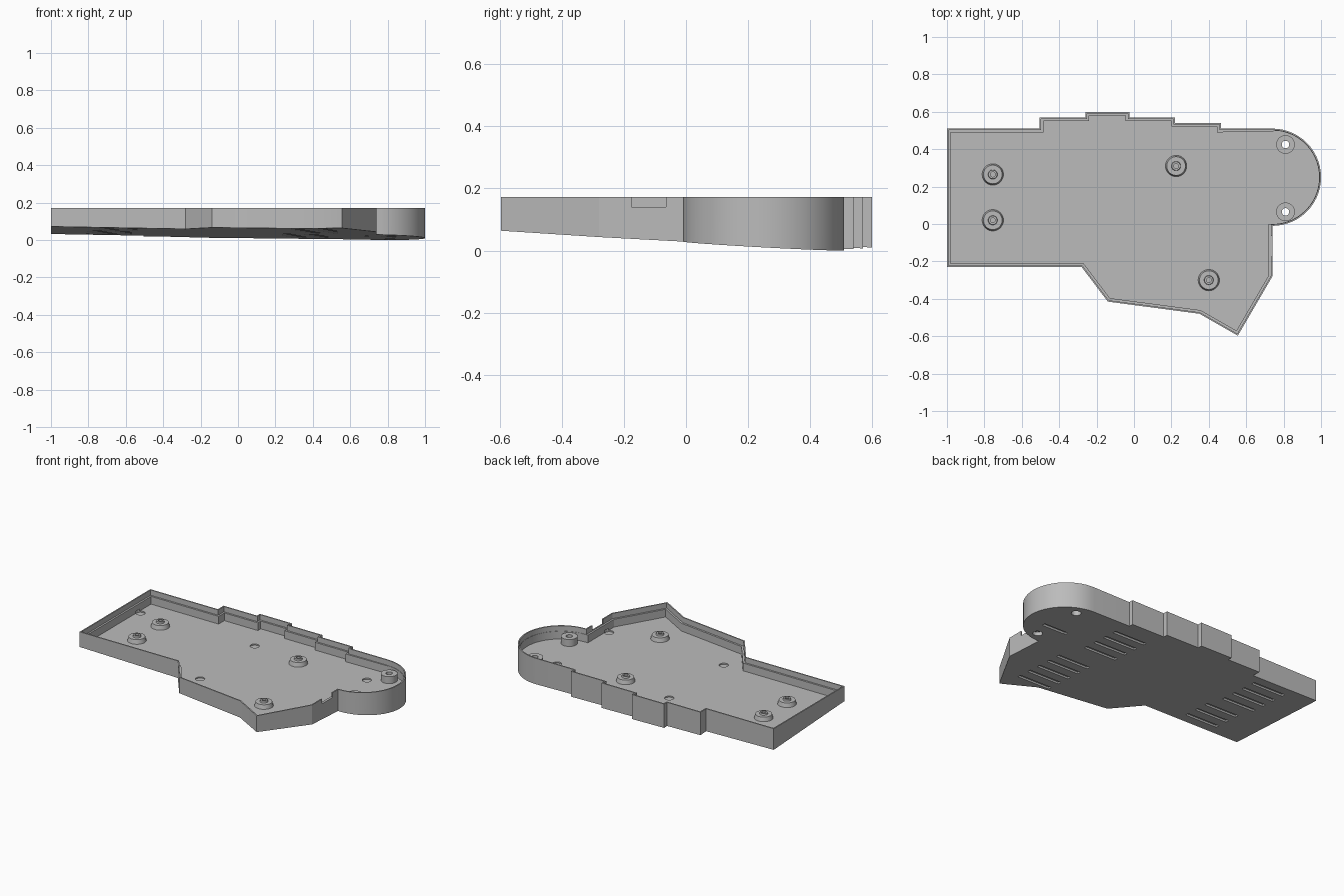
import bpy, bmesh, math
from mathutils import Vector

cube = bpy.data.objects.get("Cube")
if cube:
    bpy.data.objects.remove(cube)

grey = bpy.data.materials.new("plain grey")
grey.use_nodes = True
grey.diffuse_color = (0.5, 0.5, 0.5, 1)
grey.node_tree.nodes["Principled BSDF"].inputs["Base Color"].default_value = (0.5, 0.5, 0.5, 1)

TOP, LEDGE, FLOOR = 0.172, 0.137, 0.086


def underside(x, y):
    """Height of the tilted underside."""
    return 0.0416 - 0.018 * x - 0.054 * y


def finish(name, bm):
    bmesh.ops.recalc_face_normals(bm, faces=bm.faces)
    mesh = bpy.data.meshes.new(name)
    bm.to_mesh(mesh)
    bm.free()
    mesh.materials.append(grey)
    obj = bpy.data.objects.new(name, mesh)
    bpy.context.collection.objects.link(obj)
    return obj


def smooth(obj):
    bpy.ops.object.select_all(action='DESELECT')
    obj.select_set(True)
    bpy.context.view_layer.objects.active = obj
    bpy.ops.object.shade_smooth_by_angle(angle=math.radians(25))


def lathe(bm, profile, x, y, closed=False, n=32):
    """Turn a (radius, height) profile about a vertical axis at x, y."""
    rings = []
    for r, z in profile:
        if r == 0:
            rings.append([bm.verts.new((x, y, z))] * n)
        else:
            rings.append([bm.verts.new((x + r * math.cos(math.tau * i / n),
                                        y + r * math.sin(math.tau * i / n), z)) for i in range(n)])
    pairs = list(zip(rings, rings[1:]))
    if closed:
        pairs.append((rings[-1], rings[0]))
    for a, b in pairs:
        for i in range(n):
            j = (i + 1) % n
            bm.faces.new(dict.fromkeys((a[i], a[j], b[j], b[i])))


def box(bm, x, y, z, sx, sy, sz, tilted=False):
    made = bmesh.ops.create_cube(bm, size=1)["verts"]
    for v in made:
        v.co = Vector((x + v.co.x * sx, y + v.co.y * sy, z + v.co.z * sz))
        if tilted:
            v.co.z += underside(v.co.x, v.co.y)


# Outline, clockwise: stepped back edge, round lobe, angled front
outline = [(-1, .51), (-.505, .51), (-.505, .57), (-.26, .57), (-.26, .6), (-.025, .6),
           (-.025, .57), (.22, .57), (.22, .54), (.465, .54), (.465, .51)]
lobe_start = len(outline)
LOBE_STEPS = 28
for i in range(LOBE_STEPS + 1):
    a = math.pi * (0.5 - i / LOBE_STEPS)
    outline.append((.74 + .26 * math.cos(a), .25 + .26 * math.sin(a)))
lobe_end = len(outline) - 1
outline += [(.74, -.28), (.555, -.597), (.35, -.48), (-.14, -.415), (-.28, -.23), (-1, -.23)]
outline = [Vector(p) for p in outline]


def inset(wall, lobe_wall):
    """Move every edge of the outline inward; the lobe has its own wall thickness."""
    result, n = [], len(outline)
    for i, p in enumerate(outline):
        d1 = (p - outline[i - 1]).normalized()
        d2 = (outline[(i + 1) % n] - p).normalized()
        n1, n2 = Vector((d1.y, -d1.x)), Vector((d2.y, -d2.x))
        t1 = lobe_wall if lobe_start < i <= lobe_end else wall
        t2 = lobe_wall if lobe_start <= i < lobe_end else wall
        cross = d1.cross(d2)
        if abs(cross) < 0.2:
            result.append(p + (n1 + n2).normalized() * (t1 + t2) / 2)
        else:
            a, b = p + n1 * t1, p + n2 * t2
            result.append(a + d1 * ((b - a).cross(d2) / cross))
    return result


# Tray: outer wall, thin lip, inner ledge, flat floor over a tilted underside
bm = bmesh.new()
lip, inner = inset(.008, .008), inset(.02, .01)
loops = [[bm.verts.new((p.x, p.y, underside(p.x, p.y))) for p in outline]]
for points, z in ((outline, TOP), (lip, TOP), (lip, LEDGE), (inner, LEDGE), (inner, FLOOR)):
    loops.append([bm.verts.new((p.x, p.y, z)) for p in points])
for a, b in zip(loops, loops[1:]):
    for i in range(len(a)):
        bm.faces.new((a[i - 1], a[i], b[i], b[i - 1]))
bm.faces.new(loops[0])
bm.faces.new(loops[-1])
tray = finish("tray", bm)

# Cutters: floor recesses, post holes, underside slots, side notch
POSTS = [(.81, .425), (.81, .065)]
bm = bmesh.new()
for x, ys in ((-.96, (.35, -.195)), (-.13, (.36, -.21)), (.7, (.35, -.195))):
    for y in ys:
        lathe(bm, [(0, FLOOR - .008), (.028, FLOOR - .008), (.028, .1), (0, .1)], x, y)
for x, y in POSTS:
    lathe(bm, [(0, -.1), (.03, -.1), (.03, .05), (.02, .05), (.02, .12), (0, .12)], x, y)
for x, first, count in ((-.69, .43, 4), (-.66, .03, 3), (.36, .39, 4), (.41, -.08, 5)):
    for i in range(count):
        box(bm, x, first - .09 * i, 0, .24, .025, .024, tilted=True)
box(bm, .77, .18, 0, .18, .025, .024, tilted=True)
box(bm, .735, -.12, .19, .06, .11, .1)
cutter = finish("cutter", bm)
cutter.hide_render = True
cut = tray.modifiers.new("cut", 'BOOLEAN')
cut.operation, cut.solver, cut.object = 'DIFFERENCE', 'EXACT', cutter
graph = bpy.context.evaluated_depsgraph_get()
cut_mesh = bpy.data.meshes.new_from_object(tray.evaluated_get(graph))
tray.modifiers.clear()
tray.data = cut_mesh
bpy.data.objects.remove(cutter)
smooth(tray)

# Screw standoffs with a raised collar
for i, (x, y) in enumerate([(-.755, .265), (-.755, .02), (.225, .31), (.4, -.3)]):
    bm = bmesh.new()
    lathe(bm, [(.057, FLOOR), (.05, .113), (.025, .113), (.023, .124),
               (.013, .124), (.013, .095), (0, .095)], x, y)
    smooth(finish(f"standoff_{i + 1}", bm))

# Hollow posts in the lobe
for i, (x, y) in enumerate(POSTS):
    bm = bmesh.new()
    lathe(bm, [(.05, FLOOR - .002), (.05, .132), (.02, .132), (.02, FLOOR - .002)], x, y, closed=True)
    smooth(finish(f"lobe_post_{i + 1}", bm))
